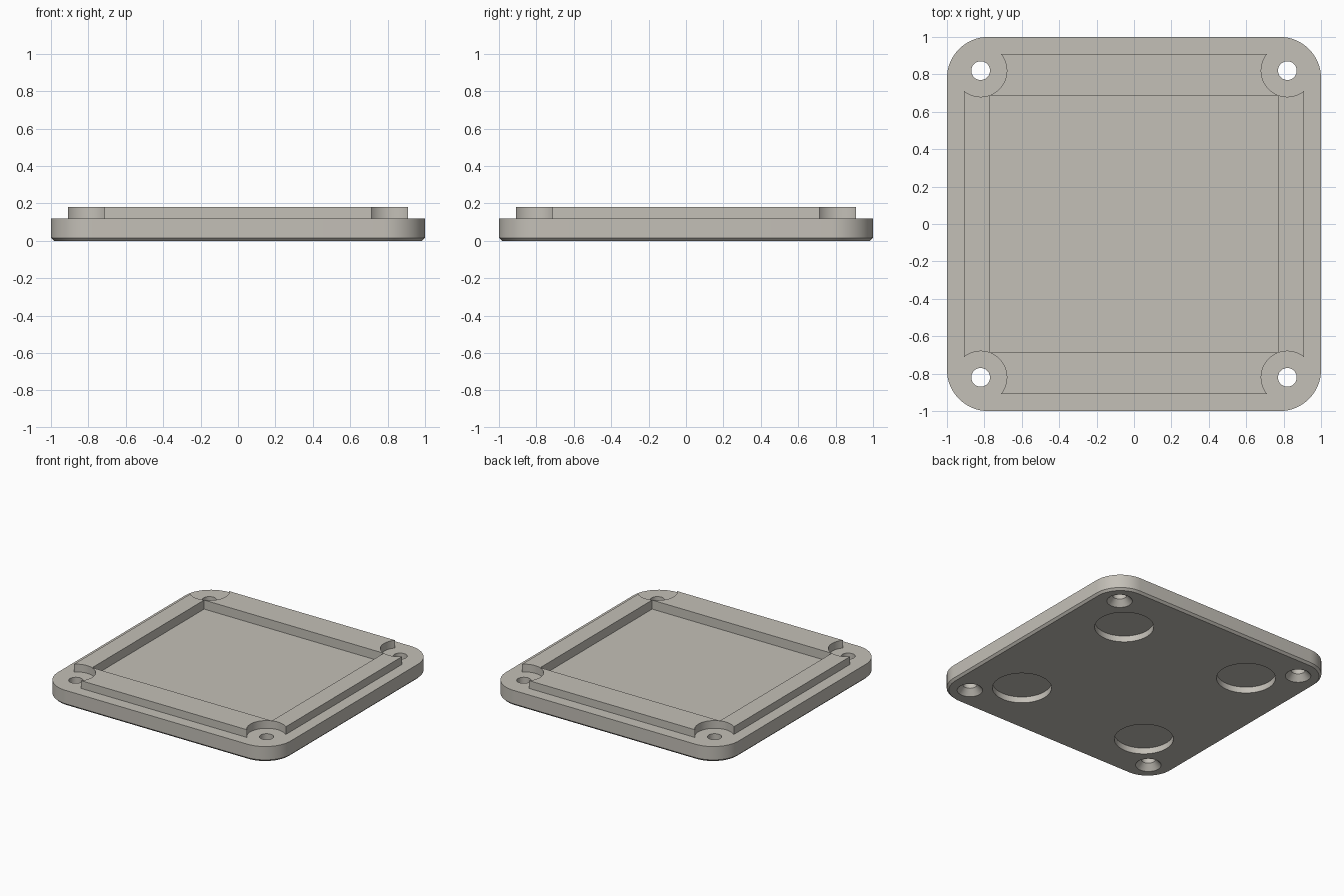
import bpy, bmesh, math

if "Cube" in bpy.data.objects:
    bpy.data.objects.remove(bpy.data.objects["Cube"])

HOLE = 0.82      # screw hole offset from the centre
MAGNET = 0.56    # underside recess offset
CORNERS = [(sx, sy) for sx in (-1, 1) for sy in (-1, 1)]

mat = bpy.data.materials.new("warm grey")
mat.diffuse_color = (0.55, 0.525, 0.475, 1)
mat.use_nodes = True
mat.node_tree.nodes["Principled BSDF"].inputs["Base Color"].default_value = mat.diffuse_color


def loft(name, rings):
    """Solid through a stack of matching closed rings."""
    bm = bmesh.new()
    loops = [[bm.verts.new(p) for p in ring] for ring in rings]
    n = len(loops[0])
    for a, b in zip(loops, loops[1:]):
        for i in range(n):
            j = (i + 1) % n
            bm.faces.new((a[i], a[j], b[j], b[i]))
    bm.faces.new(loops[0][::-1])
    bm.faces.new(loops[-1])
    me = bpy.data.meshes.new(name)
    bm.to_mesh(me)
    bm.free()
    me.materials.append(mat)
    ob = bpy.data.objects.new(name, me)
    bpy.context.collection.objects.link(ob)
    return ob


def rounded_square(half, radius, z, steps=16):
    pts = []
    c = half - radius
    for q, (sx, sy) in enumerate([(1, 1), (-1, 1), (-1, -1), (1, -1)]):
        for i in range(steps + 1):
            a = math.pi / 2 * (q + i / steps)
            pts.append((sx * c + radius * math.cos(a), sy * c + radius * math.sin(a), z))
    return pts


def rectangle(hx, hy, z):
    return [(-hx, -hy, z), (hx, -hy, z), (hx, hy, z), (-hx, hy, z)]


def turned(name, x, y, profile, n=48):
    """Round solid from (radius, z) pairs."""
    return loft(name, [[(x + r * math.cos(2 * math.pi * i / n),
                         y + r * math.sin(2 * math.pi * i / n), z) for i in range(n)]
                       for r, z in profile])


def combine(target, tool, operation):
    mod = target.modifiers.new(operation.lower(), 'BOOLEAN')
    mod.operation = operation
    mod.solver = 'EXACT'
    mod.object = tool
    bpy.context.view_layer.objects.active = target
    bpy.ops.object.modifier_apply(modifier=mod.name)
    bpy.data.objects.remove(tool)


# Plate with round corners and a chamfered lower edge
plate = loft("cover_plate", [rounded_square(0.984, 0.204, 0),
                             rounded_square(1.0, 0.22, 0.016),
                             rounded_square(1.0, 0.22, 0.12)])

# Raised lip, notched around each screw
lip = loft("lip", [rectangle(0.91, 0.91, 0.06), rectangle(0.91, 0.91, 0.18)])
for sx, sy in CORNERS:
    combine(lip, turned("notch", sx * HOLE, sy * HOLE, [(0.14, 0), (0.14, 0.3)], 64), 'DIFFERENCE')
combine(plate, lip, 'UNION')

# Central pocket
combine(plate, loft("pocket", [rectangle(0.772, 0.687, 0.11), rectangle(0.772, 0.687, 0.3)]), 'DIFFERENCE')

# Countersunk screw holes and round underside recesses
for sx, sy in CORNERS:
    combine(plate, turned("screw_hole", sx * HOLE, sy * HOLE,
                          [(0.09, -0.05), (0.09, 0), (0.05, 0.045), (0.05, 0.3)]), 'DIFFERENCE')
    combine(plate, turned("recess", sx * MAGNET, sy * MAGNET,
                          [(0.208, -0.05), (0.208, 0.047)], 64), 'DIFFERENCE')

# Smooth round walls, sharp edges
bpy.ops.object.select_all(action='DESELECT')
plate.select_set(True)
bpy.context.view_layer.objects.active = plate
bpy.ops.object.shade_smooth_by_angle(angle=math.radians(30))
